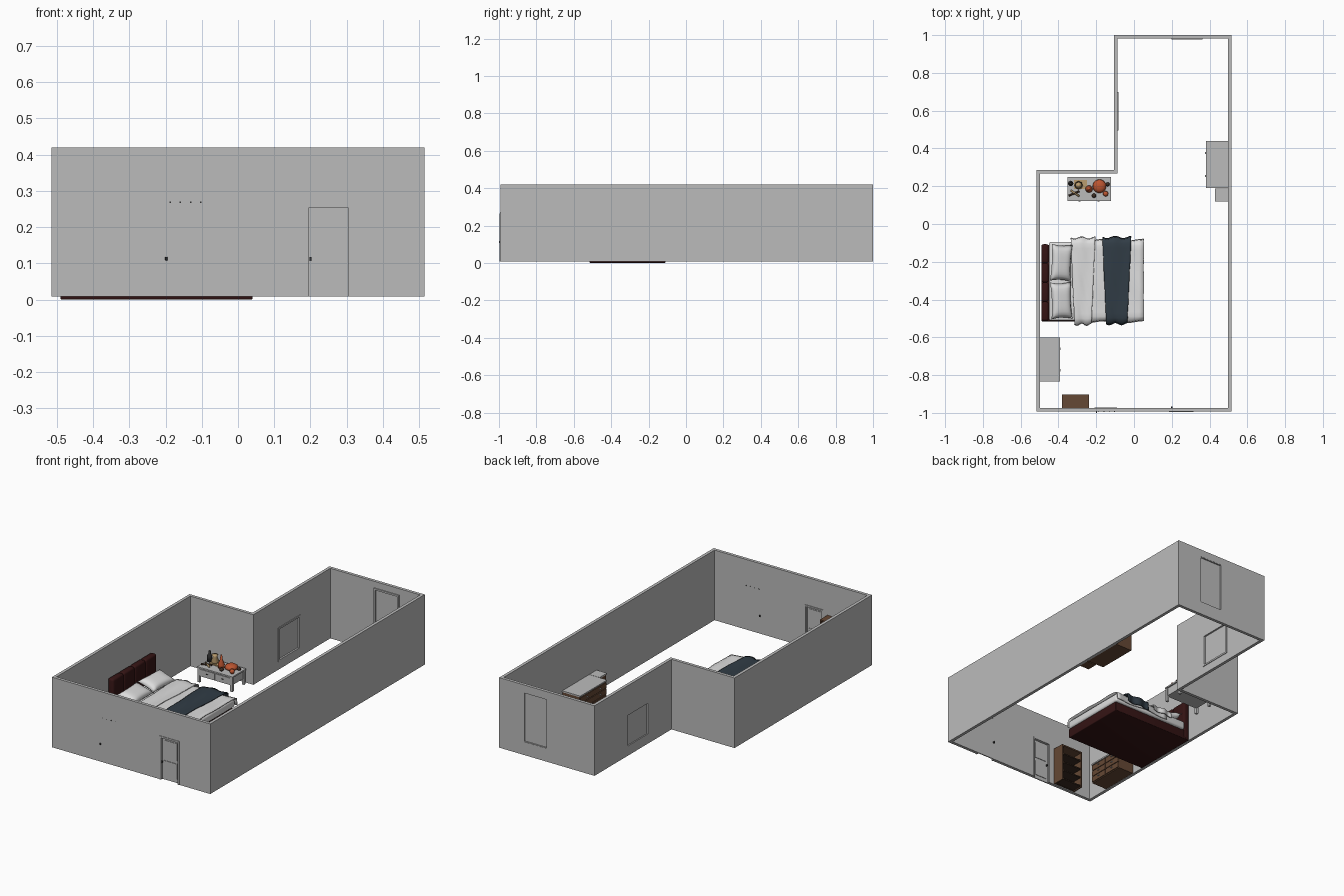
import bpy, bmesh, math, random
from mathutils import Vector, Matrix

if "Cube" in bpy.data.objects:
    bpy.data.objects.remove(bpy.data.objects["Cube"])
random.seed(4)

def mat(name, r, g, b):
    m = bpy.data.materials.new(name)
    m.diffuse_color = (r, g, b, 1)
    m.use_nodes = True
    m.node_tree.nodes["Principled BSDF"].inputs["Base Color"].default_value = m.diffuse_color
    return m

GREY = mat("wall_grey", .5, .5, .5)
WHITE = mat("linen_white", .72, .72, .72)
NAVY = mat("throw_slate", .03, .045, .06)
MAROON = mat("headboard_maroon", .035, .007, .007)
BROWN = mat("wood_brown", .13, .065, .035)
DARK = mat("dark_brown", .045, .025, .016)
TAN = mat("tan", .5, .34, .16)
ORANGE = mat("burnt_orange", .5, .09, .03)
BLACK = mat("dark_metal", .03, .03, .03)

def finish(name, bm, m, smooth=False):
    bmesh.ops.recalc_face_normals(bm, faces=bm.faces)
    me = bpy.data.meshes.new(name)
    bm.to_mesh(me)
    bm.free()
    me.materials.append(m)
    o = bpy.data.objects.new(name, me)
    bpy.context.collection.objects.link(o)
    if smooth:
        for p in me.polygons:
            p.use_smooth = True
    return o

def boxes(name, m, items, bevel=0):
    """One object from boxes given as x0,x1,y0,y1,z0,z1."""
    bm = bmesh.new()
    for x0, x1, y0, y1, z0, z1 in items:
        M = Matrix.Translation(((x0+x1)/2, (y0+y1)/2, (z0+z1)/2)) @ Matrix.Diagonal((x1-x0, y1-y0, z1-z0, 1))
        bmesh.ops.create_cube(bm, size=1, matrix=M)
    o = finish(name, bm, m, bevel > 0)
    if bevel:
        b = o.modifiers.new("bevel", 'BEVEL')
        b.width, b.segments = bevel, 3
    return o

def lathe(name, m, prof, x, y, z, n=16, tilt=None):
    bm = bmesh.new()
    rings = []
    for r, h in prof:
        rings.append([bm.verts.new((r*math.cos(2*math.pi*i/n), r*math.sin(2*math.pi*i/n), h)) for i in range(n)])
    for a, b in zip(rings, rings[1:]):
        for i in range(n):
            bm.faces.new((a[i], a[(i+1) % n], b[(i+1) % n], b[i]))
    bm.faces.new(rings[0])
    bm.faces.new(rings[-1])
    o = finish(name, bm, m, True)
    o.location = (x, y, z)
    if tilt:
        o.rotation_euler = tilt
    return o

# walls: L-shaped ring, open above and below
T, Z0, Z1 = .018, .008, .42
outer = [(-.515, -.993), (.515, -.993), (.515, 1), (-.105, 1), (-.105, .285), (-.515, .285)]
inner = [(-.515+T, -.993+T), (.515-T, -.993+T), (.515-T, 1-T), (-.105+T, 1-T), (-.105+T, .285-T), (-.515+T, .285-T)]
bm = bmesh.new()
ring = [[bm.verts.new((x, y, z)) for x, y in pts] for pts, z in ((outer, Z0), (outer, Z1), (inner, Z1), (inner, Z0))]
for k in range(4):
    a, b = ring[k], ring[(k+1) % 4]
    for i in range(6):
        j = (i+1) % 6
        bm.faces.new((a[i], a[j], b[j], b[i]))
walls = finish("walls", bm, GREY)

# openings: two door recesses and two windows
cut = boxes("opening_cutters", GREY, [
    (.195, .305, -1.02, -.981, -.02, .255), (-.2, -.1, -.987, -.95, -.02, .25),
    (.205, .355, .95, 1.05, .085, .375), (-.15, -.05, .505, .69, .065, .245)])
cut.hide_render = True
cut.hide_viewport = True
cut.display_type = 'WIRE'
mod = walls.modifiers.new("openings", 'BOOLEAN')
mod.object, mod.operation, mod.solver = cut, 'DIFFERENCE', 'EXACT'

def frame(name, axis, a0, a1, b0, b1, d0, d1, w, bottom=True):
    """Rectangular frame; a runs along the wall, d through it."""
    parts = [(a0, a0+w, b0, b1), (a1-w, a1, b0, b1), (a0+w, a1-w, b1-w, b1)]
    if bottom:
        parts.append((a0+w, a1-w, b0, b0+w))
    boxes(name, GREY, [(p, q, d0, d1, r, s) if axis == 'x' else (d0, d1, p, q, r, s) for p, q, r, s in parts])

frame("back_window_frame", 'x', .198, .362, .078, .382, .976, .999, .01)
frame("side_window_frame", 'y', .495, .70, .055, .255, -.104, -.083, .01)
boxes("window_panes", GREY, [(.203, .357, .987, .992, .083, .377), (-.098, -.093, .5, .695, .06, .25)])
frame("front_door_frame", 'x', .186, .314, Z0, .264, -.996, -.982, .01, False)
frame("closet_door_frame", 'x', -.21, -.09, Z0, .258, -.986, -.971, .009, False)
boxes("door_panels", GREY, [(.207, .293, -.984, -.98, .14, .24), (.207, .293, -.984, -.98, .03, .12),
                            (-.188, -.112, -.988, -.984, .14, .235), (-.188, -.112, -.988, -.984, .03, .12)])
for n, x, y in (("front_door_knob", .2, -.99), ("closet_outer_knob", -.198, -.995), ("closet_inner_knob", -.19, -.978), ("front_inner_knob", .2, -.972)):
    boxes(n, BLACK, [(x-.003, x+.003, y-.005, y+.005, .108, .118)], .001)
boxes("hinge_ticks", BLACK, [(c+i*.028-.002, c+i*.028+.002, y, y+.002, .266, .27)
                             for c, y in ((-.187, -.9945), (.208, -.9755)) for i in range(4)])

# bed: base, padded headboard, mattress
boxes("bed_base", MAROON, [(-.49, .04, -.515, -.11, 0, .055)], .004)
boxes("headboard", MAROON, [(-.49, -.452, -.512+i*.1015, -.4115+i*.1015, .005, .237) for i in range(4)], .011)
boxes("mattress", WHITE, [(-.45, .048, -.512, -.095, .052, .1)], .012)

def cloth(name, m, x0, x1, y0, y1, top, low, skew=0, wob=.003, nx=14, ny=18):
    """Draped sheet: flat on top, hanging down both long sides."""
    bm = bmesh.new()
    rows = []
    for i in range(nx+1):
        u = i/nx
        row = []
        for j in range(ny+5):
            t = min(max((j-2)/ny, 0), 1)
            hang = max(2-j, j-ny-2, 0)
            y = y0+(y1-y0)*t
            x = x0+(x1-x0)*u+skew*(t-.5)*(1-2*u)
            z = top+wob*math.sin(9*u+5*t)*math.sin(8*t+2*u)-(top-low)*hang/2
            if hang or t in (0, 1):
                y += (.006*math.sin(u*11+t*3)+.003*hang)*(1 if t > .5 else -1)
            if not hang and t in (0, 1):
                z -= .007
            row.append(bm.verts.new((x+random.uniform(-.001, .001), y, z)))
        rows.append(row)
    for a, b in zip(rows, rows[1:]):
        for j in range(len(a)-1):
            bm.faces.new((a[j], a[j+1], b[j+1], b[j]))
    o = finish(name, bm, m, True)
    s = o.modifiers.new("thickness", 'SOLIDIFY')
    s.thickness, s.offset = .005, 0
    return o

cloth("duvet", WHITE, -.31, .052, -.512, -.092, .107, .06)
cloth("duvet_fold", WHITE, -.325, -.215, -.525, -.08, .116, .075, -.02)
cloth("throw_blanket", NAVY, -.157, -.025, -.522, -.077, .117, .06, -.02)

# pillows: puffed squares with drawn-out corners, leaning on the headboard
for k, cy in enumerate((-.205, -.405)):
    bm = bmesh.new()
    N = 12
    for s in (1, -1):
        g = [[bm.verts.new((.058*u*(1-.1*(1-v*v)), .098*v*(1-.08*(1-u*u)),
                            s*.024*((1-u**4)*(1-v**4))**.6))
              for v in [-1+2*j/N for j in range(N+1)]] for u in [-1+2*i/N for i in range(N+1)]]
        for i in range(N):
            for j in range(N):
                bm.faces.new((g[i][j], g[i+1][j], g[i+1][j+1], g[i][j+1]))
    bmesh.ops.remove_doubles(bm, verts=bm.verts, dist=.00005)
    o = finish("pillow_%d" % (k+1), bm, WHITE, True)
    o.location = (-.385, cy, .132)
    o.rotation_euler = (0, .3, .04 if k else -.05)

# two matching dressers with grey tops, 2 x 3 drawers
def dresser(name, xb, xf, y0, y1):
    d = 1 if xf > xb else -1
    lo, hi = sorted((xb, xf-d*.006))
    boxes(name+"_body", BROWN, [(lo, hi, y0+.003, y1-.003, .01, .125)])
    lo, hi = sorted((xb, xf))
    boxes(name+"_top", GREY, [(lo, hi, y0, y1, .125, .133)])
    fronts, pulls = [], []
    w = (y1-y0-.016)/2
    a, b = sorted((xf-d*.007, xf-d*.001))
    p, q = sorted((xf-d*.002, xf+d*.004))
    for c in range(2):
        for r in range(3):
            y, z = y0+.006+c*(w+.004), .016+r*.036
            fronts.append((a, b, y, y+w, z, z+.032))
            pulls.append((p, q, y+w/2-.006, y+w/2+.006, z+.016, z+.02))
    boxes(name+"_drawers", BROWN, fronts)
    boxes(name+"_pulls", GREY, pulls)

dresser("right_dresser", .497, .38, .19, .44)
dresser("left_dresser", -.497, -.392, -.835, -.6)

# bedside stand beside the right dresser
boxes("bedside_stand", BROWN, [(.433, .497, .124, .186, .01, .125)])
boxes("bedside_top", GREY, [(.43, .497, .12, .188, .125, .133)])

# open bookcase on the front wall
x0, x1, y0, y1, zt = -.382, -.238, -.973, -.903, .235
boxes("bookcase_frame", BROWN, [(x0, x0+.008, y0, y1, .01, zt), (x1-.008, x1, y0, y1, .01, zt), (x0, x1, y0, y1, zt-.008, zt)])
boxes("bookcase_shelves", DARK, [(x0+.008, x1-.008, y0, y1-.003, z, z+.007) for z in (.015, .07, .123, .176)]
      + [(x0+.008, x1-.008, y0, y0+.005, .012, zt-.008)])

# console table with legs, drawers and a low rail
tx0, tx1, ty0, ty1 = -.352, -.122, .122, .25
boxes("console_top", GREY, [(tx0, tx1, ty0, ty1, .092, .1)])
boxes("console_body", GREY, [(tx0+.008, tx1-.008, ty0+.006, ty1-.004, .045, .092)])
boxes("console_drawers", GREY, [(tx0+.016+i*.101, tx0+.112+i*.101, ty0+.002, ty0+.006, .05, .088) for i in range(2)])
boxes("console_legs", GREY, [(x, x+.014, y, y+.014, .01, .092) for x in (tx0+.002, tx1-.016) for y in (ty0+.002, ty1-.016)])
boxes("console_pulls", BLACK, [(tx0+.059+i*.101, tx0+.069+i*.101, ty0-.002, ty0+.003, .068, .071) for i in range(2)])

# ornaments on the console
lathe("black_bottle", BLACK, [(.013, 0), (.014, .035), (.006, .048), (.006, .062)], -.335, .215, .1)
lathe("tan_vase", TAN, [(.014, 0), (.022, .018), (.012, .042), (.018, .055)], -.293, .205, .1, 8)
boxes("tan_book", TAN, [(-.318, -.25, .185, .232, .1, .106)])
lathe("dark_rod", DARK, [(.005, 0), (.005, .06)], -.345, .15, .106, 8, (0, 1.57, .4))
lathe("tan_rod", TAN, [(.005, 0), (.005, .055)], -.335, .178, .106, 8, (0, 1.57, -.6))
lathe("orange_bottle", ORANGE, [(.017, 0), (.019, .02), (.008, .045), (.004, .075)], -.238, .185, .1)
lathe("orange_bowl", ORANGE, [(.025, 0), (.036, .008), (.034, .02), (.022, .028), (.008, .031)], -.183, .2, .1, 20)
lathe("orange_cup", ORANGE, [(.01, 0), (.014, .012), (.01, .022)], -.15, .16, .1)
lathe("dark_ball_1", DARK, [(.004, 0), (.012, .006), (.012, .013), (.004, .019)], -.212, .15, .1, 12)
lathe("dark_ball_2", DARK, [(.004, 0), (.011, .006), (.011, .012), (.004, .018)], -.14, .21, .1, 12)
